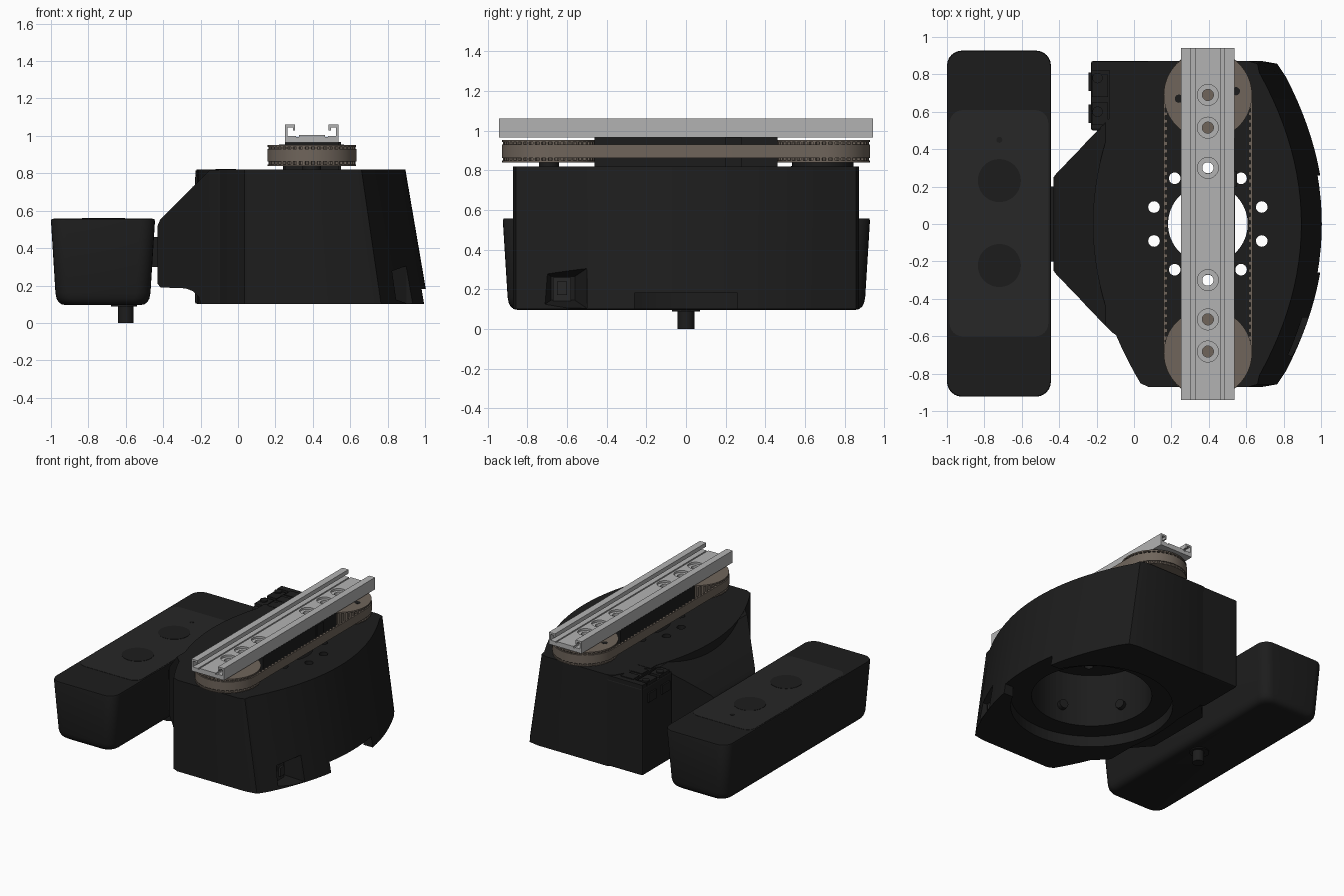
import bpy, bmesh, math
from mathutils import Matrix

if "Cube" in bpy.data.objects:
    bpy.data.objects.remove(bpy.data.objects["Cube"])


def material(name, c):
    m = bpy.data.materials.new(name)
    m.diffuse_color = (*c, 1)
    m.use_nodes = True
    m.node_tree.nodes["Principled BSDF"].inputs["Base Color"].default_value = m.diffuse_color
    return m


DARK = material("black_plastic", (0.012, 0.012, 0.012))
PANEL = material("dark_panel", (0.02, 0.02, 0.02))
BROWN = material("pulley_brown", (0.16, 0.13, 0.105))
METAL = material("rail_metal", (0.45, 0.45, 0.45))
CX = 0.395  # axis of the bore, pulleys and rail


def smooth(ob):
    bpy.ops.object.select_all(action='DESELECT')
    ob.select_set(True)
    bpy.context.view_layer.objects.active = ob
    bpy.ops.object.shade_smooth_by_angle(angle=math.radians(30))


def finish(name, bm, mat):
    bmesh.ops.recalc_face_normals(bm, faces=bm.faces)
    me = bpy.data.meshes.new(name)
    bm.to_mesh(me)
    bm.free()
    ob = bpy.data.objects.new(name, me)
    bpy.context.collection.objects.link(ob)
    me.materials.append(mat)
    return ob


def loft(name, rings, mat, closed=False):
    bm = bmesh.new()
    vs = [[bm.verts.new(p) for p in r] for r in rings]
    n = len(rings[0])
    pairs = list(zip(vs, vs[1:])) + ([(vs[-1], vs[0])] if closed else [])
    for a, b in pairs:
        for i in range(n):
            j = (i + 1) % n
            bm.faces.new((a[i], a[j], b[j], b[i]))
    if not closed:
        bm.faces.new(vs[0])
        bm.faces.new(vs[-1])
    ob = finish(name, bm, mat)
    if not name.startswith("cut"):
        smooth(ob)
    return ob


def boxes(name, spans, mat, bevel=0):
    bm = bmesh.new()
    for x0, x1, y0, y1, z0, z1 in spans:
        m = Matrix.Translation(((x0 + x1) / 2, (y0 + y1) / 2, (z0 + z1) / 2))
        bmesh.ops.create_cube(bm, size=1, matrix=m @ Matrix.Diagonal((x1 - x0, y1 - y0, z1 - z0, 1)))
    if bevel:
        bmesh.ops.bevel(bm, geom=bm.edges[:], offset=bevel, segments=2, affect='EDGES', profile=0.5)
    return finish(name, bm, mat)


def circle(x, y, z, r, n=48):
    return [(x + r * math.cos(2 * math.pi * i / n), y + r * math.sin(2 * math.pi * i / n), z) for i in range(n)]


def disc(name, x, y, r, z0, z1, mat, n=48):
    return loft(name, [circle(x, y, z0, r, n), circle(x, y, z1, r, n)], mat)


def rrect(cx, cy, hx, hy, r, z, n=6):
    pts = []
    for k, (sx, sy) in enumerate(((1, 1), (-1, 1), (-1, -1), (1, -1))):
        for i in range(n + 1):
            a = math.pi / 2 * (k + i / n)
            pts.append((cx + sx * (hx - r) + r * math.cos(a), cy + sy * (hy - r) + r * math.sin(a), z))
    return pts


def cut(obs, cutter):
    cutter.hide_render = True
    for ob in obs:
        # flat shading through the cuts; smoothing is redone afterwards
        ob.data.polygons.foreach_set("use_smooth", [False] * len(ob.data.polygons))
        m = ob.modifiers.new("cut", 'BOOLEAN')
        m.operation, m.object, m.solver = 'DIFFERENCE', cutter, 'EXACT'
        bpy.context.view_layer.objects.active = ob
        bpy.ops.object.modifier_apply(modifier=m.name)
    bpy.data.objects.remove(cutter)


# main housing: curved plan, right side leaning outward towards the bottom
def plan(z, xr, xc, yc, xe):
    right = [(xr - (xr - xc) * (t / 12) ** 2, yc * t / 12) for t in range(-12, 13)]
    left = [(-0.22 + 0.225 * (t / 12) ** 2, 0.8 * t / 12) for t in range(12, -13, -1)]
    end = [((xc + xe) / 2 + 0.02, 0.857), (xe, 0.872), (0.08, 0.872), (0.035, 0.852)]
    ring = right + end + left + [(x, -y) for x, y in reversed(end)]
    return [(x, y, z) for x, y in ring]


body = loft("main_housing", [plan(0.1, 1.018, 0.81, 0.79, 0.68), plan(0.82, 0.895, 0.67, 0.81, 0.61)], DARK)

# tapered neck towards the sensor box: x, half width, bottom, top
stations = [(-0.43, 0.25, 0.21, 0.52), (-0.415, 0.27, 0.19, 0.555), (-0.28, 0.41, 0.185, 0.69),
            (-0.24, 0.455, 0.17, 0.73), (-0.21, 0.485, 0.14, 0.76), (-0.2, 0.495, 0.102, 0.77),
            (-0.152, 0.545, 0.102, 0.817), (-0.11, 0.585, 0.102, 0.817), (-0.05, 0.62, 0.102, 0.817)]
neck = loft("neck", [[(x, -w, a), (x, w, a), (x, w, b), (x, -w, b)] for x, w, a, b in stations], DARK)
boxes("neck_pad", [(-0.47, -0.42, -0.2, 0.2, 0.3, 0.46)], DARK)

# recesses and holes in the housing
both = [body, neck]
cut(both, disc("cut_recess", CX, 0, 0.58, 0.0, 0.185, DARK, 96))
cut(both, disc("cut_bore", CX, 0, 0.43, 0.15, 0.6, DARK, 96))
cut([body], disc("cut_hole", CX, 0, 0.213, 0.5, 0.9, DARK, 64))
cut([body], boxes("cut_notch", [(0.8, 1.1, -0.26, 0.26, 0.0, 0.182)], DARK))
for a in (17.5, 54, 90, 126, 162.5, 197.5, 234, 270, 306, 342.5):
    a = math.radians(a)
    cut([body], disc("cut_screw", CX + 0.302 * math.cos(a), 0.302 * math.sin(a), 0.031, 0.5, 0.9, DARK, 24))
# funnel shaped port opening on the right side
cut([body], loft("cut_port", [[(x, -0.62 + s * w, 0.205 + t * h) for s, t in ((-1, -1), (1, -1), (1, 1), (-1, 1))]
                              for x, w, h in ((0.79, 0.06, 0.06), (0.9, 0.12, 0.1), (1.05, 0.12, 0.1))], DARK))
boxes("side_port", [(0.78, 0.81, -0.67, -0.58, 0.14, 0.26), (0.8, 0.825, -0.65, -0.6, 0.17, 0.24)], PANEL)
smooth(body)
smooth(neck)
# fixing bosses on the bore wall
bm = bmesh.new()
for a in (20, 80, 140, 200, 260, 320):
    a = math.radians(a)
    m = Matrix.Translation((CX + 0.42 * math.cos(a), 0.42 * math.sin(a), 0.32))
    m = m @ Matrix.Rotation(a, 4, 'Z') @ Matrix.Rotation(math.pi / 2, 4, 'Y')
    bmesh.ops.create_cone(bm, cap_ends=True, segments=20, radius1=0.035, radius2=0.035, depth=0.05, matrix=m)
finish("bore_bosses", bm, DARK)

# electronics block at the back left corner with connectors
boxes("electronics_block", [(-0.23, 0.1, 0.5, 0.872, 0.102, 0.79)], DARK, 0.012)
boxes("block_cover", [(-0.13, 0.1, 0.505, 0.87, 0.78, 0.816), (-0.228, -0.12, 0.82, 0.87, 0.7, 0.816)], DARK)
boxes("connectors", [(-0.12, -0.01, y, y + 0.08, 0.78, 0.822) for y in (0.53, 0.64, 0.75)]
      + [(-0.225, -0.14, y, y + 0.12, 0.78, 0.81) for y in (0.53, 0.68)]
      + [(-0.242, -0.22, y, y + 0.1, 0.66, 0.73) for y in (0.54, 0.71)], DARK)
for y in (0.6, 0.78):
    disc("block_screw", -0.195, y, 0.028, 0.79, 0.82, DARK, 20)

# sensor box with tapered sides and rounded lower edge
prof = [(0.096, 0.075), (0.1, 0.056), (0.112, 0.04), (0.13, 0.03), (0.16, 0.024), (0.545, 0.0), (0.556, 0.003)]
loft("sensor_box", [rrect(-0.722, 0.002, 0.278 - i, 0.925 - i, 0.08, z) for z, i in prof], DARK)
loft("sensor_panel", [rrect(-0.722, 0.004, 0.264, 0.605, 0.07, z) for z in (0.54, 0.558)], PANEL)
for y in (0.232, -0.222):
    disc("sensor_window", -0.72, y, 0.115, 0.54, 0.56, DARK)
disc("indicator", -0.72, 0.45, 0.016, 0.54, 0.56, DARK, 20)
disc("stem_collar", -0.61, 0, 0.07, 0.088, 0.11, DARK)
disc("stem", -0.6, 0, 0.042, 0.0, 0.12, DARK)


# toothed pulleys
def gear(x, y, z, r0, r1, n):
    pts = []
    for i in range(n):
        for f, r in ((0, r0), (0.35, r0), (0.5, r1), (0.85, r1)):
            a = 2 * math.pi * (i + f) / n
            pts.append((x + r * math.cos(a), y + r * math.sin(a), z))
    return pts


for s, y in (("front", -0.69), ("back", 0.69)):
    loft(s + "_pulley", [gear(CX, y, z, 0.217, 0.232, 44) for z in (0.845, 0.948)], BROWN)
    disc(s + "_pulley_upper_flange", CX, y, 0.236, 0.942, 0.952, BROWN, 64)
    disc(s + "_pulley_lower_flange", CX, y, 0.236, 0.84, 0.848, BROWN, 64)
disc("back_pulley_hub", CX, 0.69, 0.155, 0.81, 0.845, DARK)
disc("front_pulley_axle", CX, -0.69, 0.05, 0.81, 0.845, DARK)
for x, y in ((0.24, 0.67), (0.545, 0.71)):
    disc("pulley_hole", x, y, 0.022, 0.94, 0.953, DARK, 20)


# belt loop around both pulleys, with inner teeth
def track(r, z):
    pts = []
    for k, y in ((0, 0.69), (1, -0.69)):
        for i in range(33):
            a = math.pi * (k + i / 32)
            pts.append((CX + r * math.cos(a), y + r * math.sin(a), z))
    return pts


loft("belt", [track(0.238, 0.862), track(0.238, 0.93), track(0.228, 0.93), track(0.228, 0.862)], BROWN, True)
boxes("belt_teeth", [(CX + s * 0.223 - 0.007, CX + s * 0.223 + 0.007, -0.66 + 0.04 * i, -0.64 + 0.04 * i, 0.864, 0.928)
                     for s in (-1, 1) for i in range(34)], BROWN)

# support frame carrying the rail
boxes("rail_support", [(0.25, 0.29, -0.46, 0.46, 0.81, 0.968), (0.5, 0.54, -0.46, 0.46, 0.81, 0.968),
                       (0.28, 0.51, 0.36, 0.46, 0.81, 0.967), (0.28, 0.51, -0.46, -0.36, 0.81, 0.967),
                       (0.535, 0.55, 0.2, 0.28, 0.81, 0.968)], DARK)

# slotted rail: half cross section mirrored about its centre line
half = [(0.143, 0.966), (0.143, 1.06), (0.09, 1.06), (0.09, 1.028), (0.102, 1.028), (0.102, 1.046),
        (0.13, 1.046), (0.13, 1.0), (0.085, 1.0), (0.085, 0.994), (0.07, 0.994), (0.07, 1.004)]
sect = half + [(-x, z) for x, z in reversed(half)]
rail = loft("rail", [[(CX + x, y, z) for x, z in sect] for y in (-0.942, 0.942)], METAL)
for y in (0.69, 0.515, 0.3, -0.3, -0.51, -0.682):
    cut([rail], disc("cut_counterbore", CX, y, 0.056, 0.988, 1.02, METAL, 32))
    cut([rail], disc("cut_rail_hole", CX, y, 0.03, 0.9, 1.02, METAL, 32))
smooth(rail)
